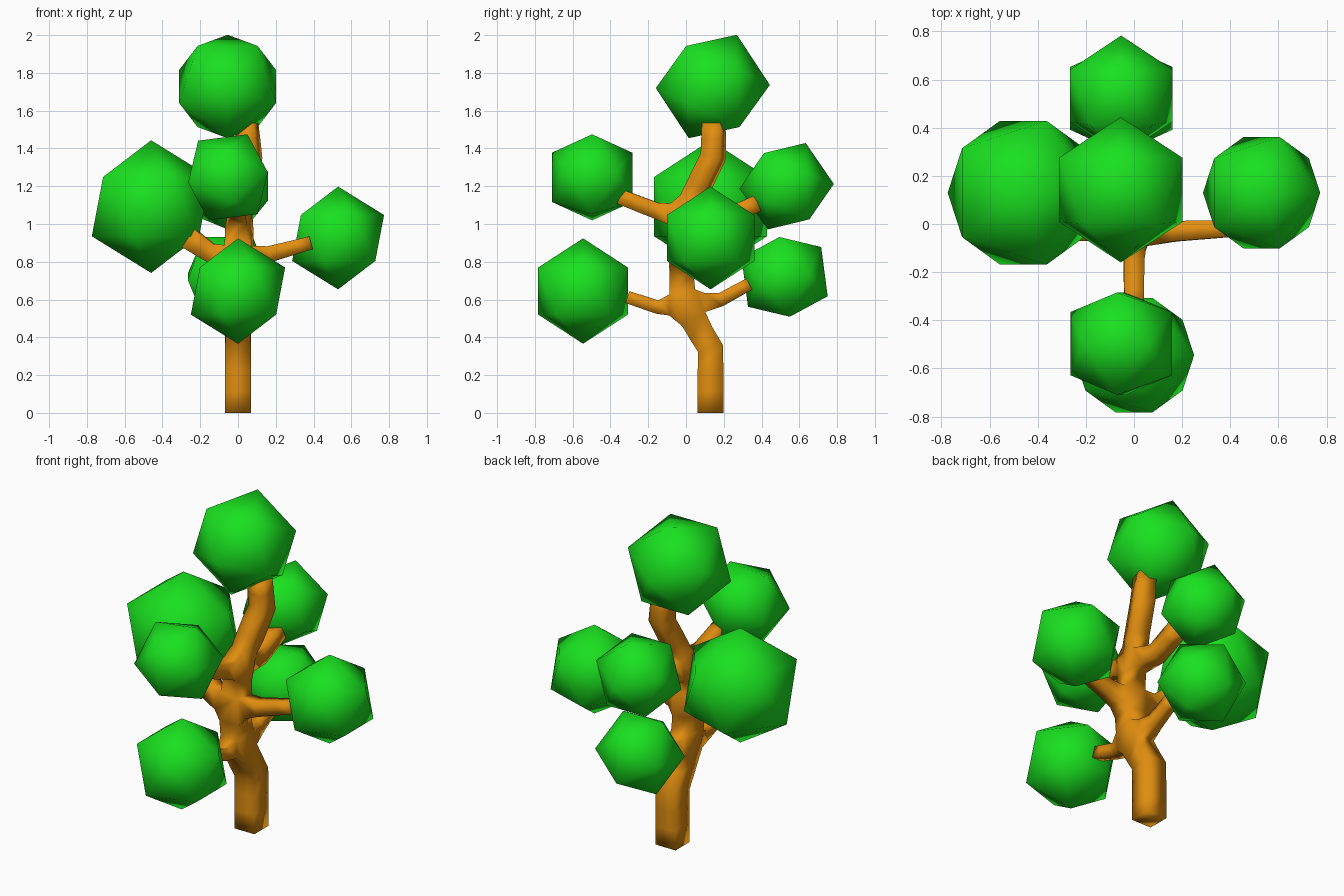
import bpy
from math import radians
from mathutils import Matrix

if "Cube" in bpy.data.objects:
    bpy.data.objects.remove(bpy.data.objects["Cube"])


def material(name, color):
    m = bpy.data.materials.new(name)
    m.diffuse_color = color
    m.use_nodes = True
    m.node_tree.nodes["Principled BSDF"].inputs["Base Color"].default_value = m.diffuse_color
    return m


green = material("leaf_green", (0.01, 0.75, 0.014, 1))
brown = material("bark", (0.75, 0.27, 0.005, 1))

# Trunk and branch skeleton: x, y, z, radius
nodes = {
    "base": (0, .13, 0, .068), "knee": (0, .13, .34, .068),
    "low": (0, -.01, .57, .066), "mid": (0, -.03, .80, .064),
    "high": (.01, -.005, 1.05, .055), "bend": (.06, .145, 1.36, .055),
    "tip": (.045, .147, 1.53, .05),
    "low_front": (0, -.15, .56, .036), "low_front_end": (0, -.31, .613, .033),
    "low_back": (0, .185, .60, .036), "low_back_end": (0, .335, .682, .033),
    "right": (.165, -.03, .84, .043), "right_end": (.385, -.02, .90, .035),
    "left": (-.15, -.02, .85, .05), "left_end": (-.26, -.01, .925, .058),
    "high_front": (0, -.155, 1.07, .043), "high_front_end": (0, -.35, 1.145, .04),
    "high_back": (0, .2, 1.03, .045), "high_back_end": (0, .38, 1.11, .045),
}
paths = [
    ["base", "knee", "low", "mid", "high", "bend", "tip"],
    ["low", "low_front", "low_front_end"],
    ["low", "low_back", "low_back_end"],
    ["mid", "right", "right_end"],
    ["mid", "left", "left_end"],
    ["high", "high_front", "high_front_end"],
    ["high", "high_back", "high_back_end"],
]
index = {name: i for i, name in enumerate(nodes)}
edges = [(index[a], index[b]) for p in paths for a, b in zip(p, p[1:])]

# Square-section skin around the skeleton
mesh = bpy.data.meshes.new("trunk")
mesh.from_pydata([n[:3] for n in nodes.values()], edges, [])
trunk = bpy.data.objects.new("trunk", mesh)
bpy.context.collection.objects.link(trunk)
mesh.materials.append(brown)
skin = trunk.modifiers.new("skin", 'SKIN')
skin.use_smooth_shade = True
skin.branch_smoothing = 0
for sv, n in zip(mesh.skin_vertices[0].data, nodes.values()):
    sv.radius = (n[3], n[3])
    sv.use_root = False
mesh.skin_vertices[0].data[0].use_root = True


# Foliage: twenty-sided balls
def leaf_ball(name, center, radius, turn=Matrix.Identity(4)):
    bpy.ops.mesh.primitive_ico_sphere_add(subdivisions=1, radius=radius)
    ob = bpy.context.object
    ob.name = name
    ob.matrix_world = Matrix.Translation(center) @ turn
    ob.data.materials.append(green)
    bpy.ops.object.shade_smooth()


def tilt_x(deg):
    return Matrix.Rotation(radians(deg), 4, 'X') @ Matrix.Rotation(radians(90), 4, 'Z')


leaf_ball("left_foliage", (-.46, .13, 1.092), .351)
leaf_ball("right_foliage", (.53, .13, .926), .272)
leaf_ball("low_front_foliage", (0, -.545, .645), .279)
leaf_ball("low_back_foliage", (-.053, .522, .72), .25, tilt_x(-50.8))
leaf_ball("high_back_foliage", (-.053, .533, 1.20), .25, tilt_x(-23.8))
leaf_ball("high_front_foliage", (-.053, -.497, 1.247), .25,
          Matrix.Rotation(radians(-39.1), 4, 'Y'))
leaf_ball("top_foliage", (-.055, .142, 1.728), .302, tilt_x(-25))
